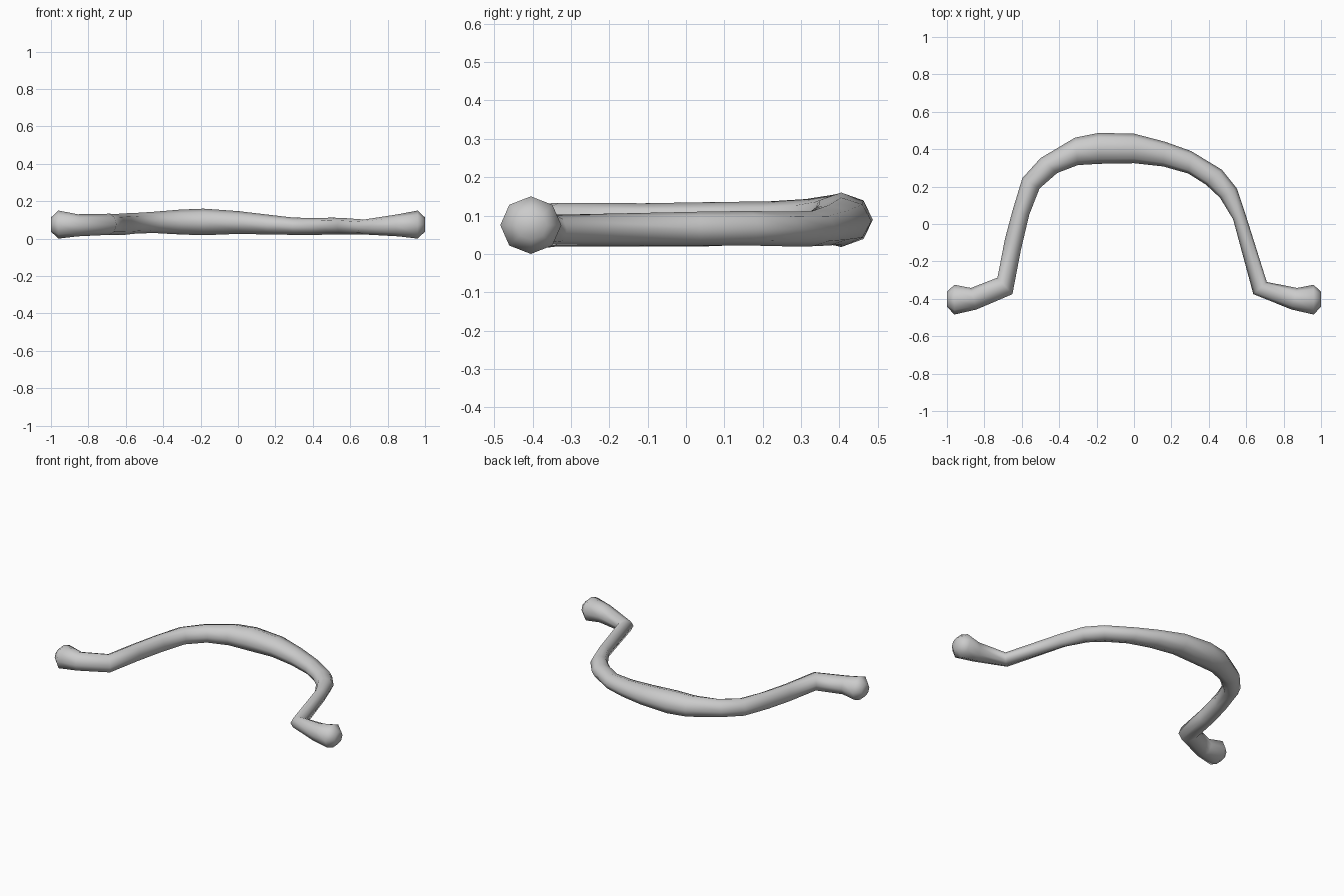
import bpy, bmesh
from math import cos, sin, pi
from mathutils import Vector

SIDES = 8

# Knobbed grip sections: outer xy, inner xy, bottom z, top z
grip = [
    (1.0, -0.362, 1.0, -0.443, 0.037, 0.113),
    (0.96, -0.325, 0.96, -0.484, 0.0, 0.15),
    (0.872, -0.342, 0.842, -0.457, 0.012, 0.13),
]
# Bowed bar sections from left elbow to right elbow
bow = [
    (-0.73, -0.287, -0.65, -0.375, 0.02, 0.133),
    (-0.69, -0.08, -0.605, -0.14, 0.02, 0.132),
    (-0.65, 0.07, -0.56, 0.05, 0.02, 0.135),
    (-0.597, 0.245, -0.505, 0.19, 0.026, 0.137),
    (-0.50, 0.352, -0.41, 0.273, 0.03, 0.143),
    (-0.315, 0.462, -0.30, 0.315, 0.022, 0.155),
    (-0.19, 0.487, -0.18, 0.322, 0.018, 0.16),
    (0.0, 0.483, 0.0, 0.325, 0.025, 0.147),
    (0.165, 0.44, 0.155, 0.308, 0.022, 0.128),
    (0.305, 0.39, 0.29, 0.27, 0.02, 0.112),
    (0.47, 0.29, 0.385, 0.21, 0.02, 0.11),
    (0.55, 0.19, 0.46, 0.14, 0.022, 0.112),
    (0.60, 0.04, 0.53, 0.025, 0.022, 0.11),
    (0.71, -0.31, 0.638, -0.375, 0.022, 0.102),
]
left_grip = [(-a, b, -c, d, e, f) for a, b, c, d, e, f in grip]
sections = left_grip + bow + grip[::-1]

# Loft octagonal rings through all sections
bm = bmesh.new()
rings = []
for ox, oy, ix, iy, lo, hi in sections:
    mid = Vector(((ox + ix) / 2, (oy + iy) / 2, (lo + hi) / 2))
    side = Vector(((ox - ix) / 2, (oy - iy) / 2, 0))
    up = Vector((0, 0, (hi - lo) / 2))
    rings.append([bm.verts.new(mid + side * cos(2 * pi * k / SIDES) + up * sin(2 * pi * k / SIDES))
                  for k in range(SIDES)])
for a, b in zip(rings, rings[1:]):
    for k in range(SIDES):
        j = (k + 1) % SIDES
        bm.faces.new((a[k], a[j], b[j], b[k]))
bm.faces.new(rings[0])
bm.faces.new(rings[-1])
bmesh.ops.recalc_face_normals(bm, faces=bm.faces)

mesh = bpy.data.meshes.new("curved_handle")
bm.to_mesh(mesh)
bm.free()
obj = bpy.data.objects.new("curved_handle", mesh)
bpy.context.collection.objects.link(obj)
bpy.context.view_layer.objects.active = obj
obj.select_set(True)
bpy.ops.object.shade_smooth_by_angle(angle=pi / 3)
